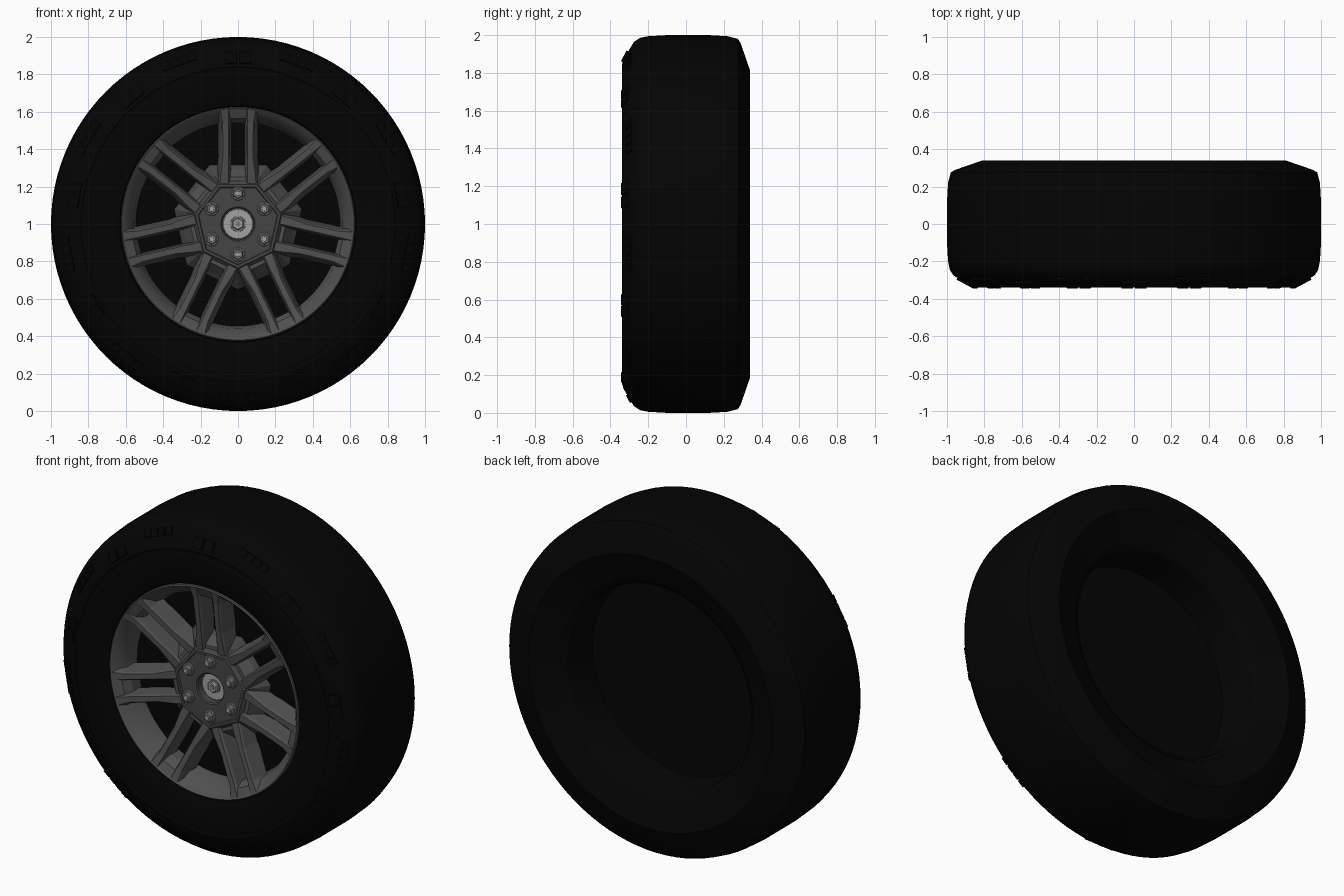
import bpy, bmesh
from math import sin, cos, pi, radians
from mathutils import Matrix, Vector

if "Cube" in bpy.data.objects:
    bpy.data.objects.remove(bpy.data.objects["Cube"], do_unlink=True)


def material(name, value):
    m = bpy.data.materials.new(name)
    m.use_nodes = True
    col = (value, value, value, 1)
    m.diffuse_color = col
    m.node_tree.nodes["Principled BSDF"].inputs["Base Color"].default_value = col
    return m


RUBBER = material("tyre_black", 0.0012)
METAL = material("rim_grey", 0.08)
HUB = material("hub_grey", 0.06)
NUT = material("nut_grey", 0.2)
BRIGHT = material("cap_silver", 0.36)
AXLE = Vector((0, 0, 1))


def finish(name, bm, mat, smooth=None):
    bmesh.ops.recalc_face_normals(bm, faces=bm.faces)
    mesh = bpy.data.meshes.new(name)
    bm.to_mesh(mesh)
    bm.free()
    mesh.materials.append(mat)
    ob = bpy.data.objects.new(name, mesh)
    bpy.context.collection.objects.link(ob)
    if smooth:
        bpy.ops.object.select_all(action="DESELECT")
        ob.select_set(True)
        bpy.context.view_layer.objects.active = ob
        bpy.ops.object.shade_smooth_by_angle(angle=radians(smooth))
    return ob


def skin(bm, rings, loop=False):
    """Join rings of vertices; either close them on themselves or cap the ends."""
    n = len(rings[0])
    pairs = list(zip(rings, rings[1:]))
    if loop:
        pairs.append((rings[-1], rings[0]))
    else:
        bm.faces.new(rings[0])
        bm.faces.new(rings[-1])
    for a, b in pairs:
        for i in range(n):
            j = (i + 1) % n
            bm.faces.new((a[i], a[j], b[j], b[i]))


def lathe(bm, profile, n=96, loop=False, centre=AXLE, sides=None):
    """Turn (radius, y) points about the axle; with sides, each point may be polygonal."""
    rings = []
    for k, (r, y) in enumerate(profile):
        ring = []
        for i in range(n):
            t = 2 * pi * i / n
            f = 1
            if sides and sides[k]:
                half = pi / sides[k]
                f = cos(half) / cos(t % (2 * half) - half)
            # angle zero points straight down
            ring.append(bm.verts.new(centre + Vector((r * f * sin(t), y, -r * f * cos(t)))))
        rings.append(ring)
    skin(bm, rings, loop)


def turned(name, profile, mat, loop=False, n=96, smooth=30):
    bm = bmesh.new()
    lathe(bm, profile, n, loop)
    return finish(name, bm, mat, smooth)


# Tyre carcass, dished towards the rear opening
turned("tyre", [(0.622, -0.29), (0.632, -0.318), (0.67, -0.332), (0.73, -0.34),
                (0.81, -0.34), (0.815, -0.337), (0.835, -0.337), (0.84, -0.34),
                (0.872, -0.331), (0.965, -0.275), (0.985, -0.245), (0.994, -0.2),
                (1.0, -0.1), (1.0, 0.12), (0.994, 0.22), (0.98, 0.275), (0.955, 0.29),
                (0.81, 0.34), (0.64, 0.275), (0.62, 0.25)], RUBBER, True)

# Raised shoulder blocks: pairs alternate with groups of four
bm = bmesh.new()
for k in range(18):
    if k % 2:
        offsets, r, y, w, h = (-0.075, -0.025, 0.025, 0.075), 0.922, -0.298, 0.042, 0.046
    else:
        offsets, r, y, w, h = (-0.036, 0.036), 0.885, -0.32, 0.062, 0.064
    for t in offsets:
        place = (Matrix.Translation(AXLE) @ Matrix.Rotation(k * pi / 9, 4, "Y")
                 @ Matrix.Translation((t, y, r)) @ Matrix.Rotation(radians(-28), 4, "X")
                 @ Matrix.Diagonal((w, 0.022, h, 1)))
        bmesh.ops.create_cube(bm, size=1, matrix=place)
finish("shoulder_blocks", bm, RUBBER)

# Rim lip, inner barrel and closed backing
turned("rim_lip", [(0.626, -0.28), (0.626, -0.322), (0.62, -0.327), (0.612, -0.322),
                   (0.56, -0.255), (0.545, -0.17), (0.6, -0.17)], METAL, True)
turned("rim_barrel", [(0.6, -0.18), (0.6, 0.23), (0.61, 0.255), (0.635, 0.272),
                      (0.635, -0.18)], RUBBER, True)
turned("backing_disc", [(0.605, -0.175), (0.605, 0.03)], RUBBER)

# Seven pairs of parallel spokes with bevelled fronts
# station: radius, front y, back y, outward flare
stations = ((0.17, -0.255, -0.16, 0.02), (0.27, -0.27, -0.17, 0.012), (0.36, -0.282, -0.17, 0),
            (0.54, -0.307, -0.2, 0.002), (0.612, -0.324, -0.28, 0.016))
bm = bmesh.new()
for k in range(7):
    turn = Matrix.Translation(AXLE) @ Matrix.Rotation(k * 2 * pi / 7, 4, "Y")
    for side in (-1, 1):
        rings = []
        for r, front, back, flare in stations:
            section = ((0.036, back), (0.042, front + 0.014), (0.05, front),
                       (0.08 + flare, front), (0.088 + flare, front + 0.012),
                       (0.106 + flare, back))
            rings.append([bm.verts.new(turn @ Vector((side * x, y, r))) for x, y in section])
        skin(bm, rings)
    # webs that close both ends of the slot between the pair
    for ends in (((0.18, -0.25), (0.25, -0.25), (0.305, -0.18)),
                 ((0.54, -0.25), (0.565, -0.3), (0.612, -0.322))):
        skin(bm, [[bm.verts.new(turn @ Vector((x, y, r)))
                   for x, y in ((-0.05, front), (0.05, front), (0.05, -0.16), (-0.05, -0.16))]
                  for r, front in ends])
finish("spokes", bm, METAL)

# Seven-sided hub with a round well in the middle
bm = bmesh.new()
lathe(bm, [(0.35, -0.13), (0.35, -0.177), (0.245, -0.258), (0.235, -0.27), (0.22, -0.27),
           (0.215, -0.264), (0.092, -0.264), (0.085, -0.258), (0.083, -0.2)],
      n=56, sides=[7, 7, 7, 7, 7, 7, None, None, None])
finish("hub", bm, HUB, 25)

# Centre cap with its hexagonal nut
turned("centre_cap", [(0.083, -0.2), (0.083, -0.222), (0.078, -0.226), (0.04, -0.226)],
       BRIGHT, n=40)
turned("centre_washer", [(0.042, -0.22), (0.04, -0.231)], NUT, n=24)
turned("centre_nut", [(0.034, -0.22), (0.034, -0.24), (0.028, -0.246)], BRIGHT, n=6)
turned("centre_stud", [(0.016, -0.24), (0.014, -0.25)], NUT, n=12)

# Six wheel nuts on washers
washers, nuts, studs = bmesh.new(), bmesh.new(), bmesh.new()
for k in range(6):
    a = k * pi / 3
    c = AXLE + Vector((0.163 * sin(a), 0, 0.163 * cos(a)))
    lathe(washers, [(0.038, -0.26), (0.038, -0.268), (0.034, -0.272)], 20, centre=c)
    lathe(nuts, [(0.03, -0.265), (0.03, -0.285), (0.024, -0.291)], 6, centre=c)
    lathe(studs, [(0.015, -0.285), (0.013, -0.298)], 10, centre=c)
finish("nut_washers", washers, NUT, 30)
finish("wheel_nuts", nuts, NUT)
finish("wheel_studs", studs, BRIGHT, 30)
